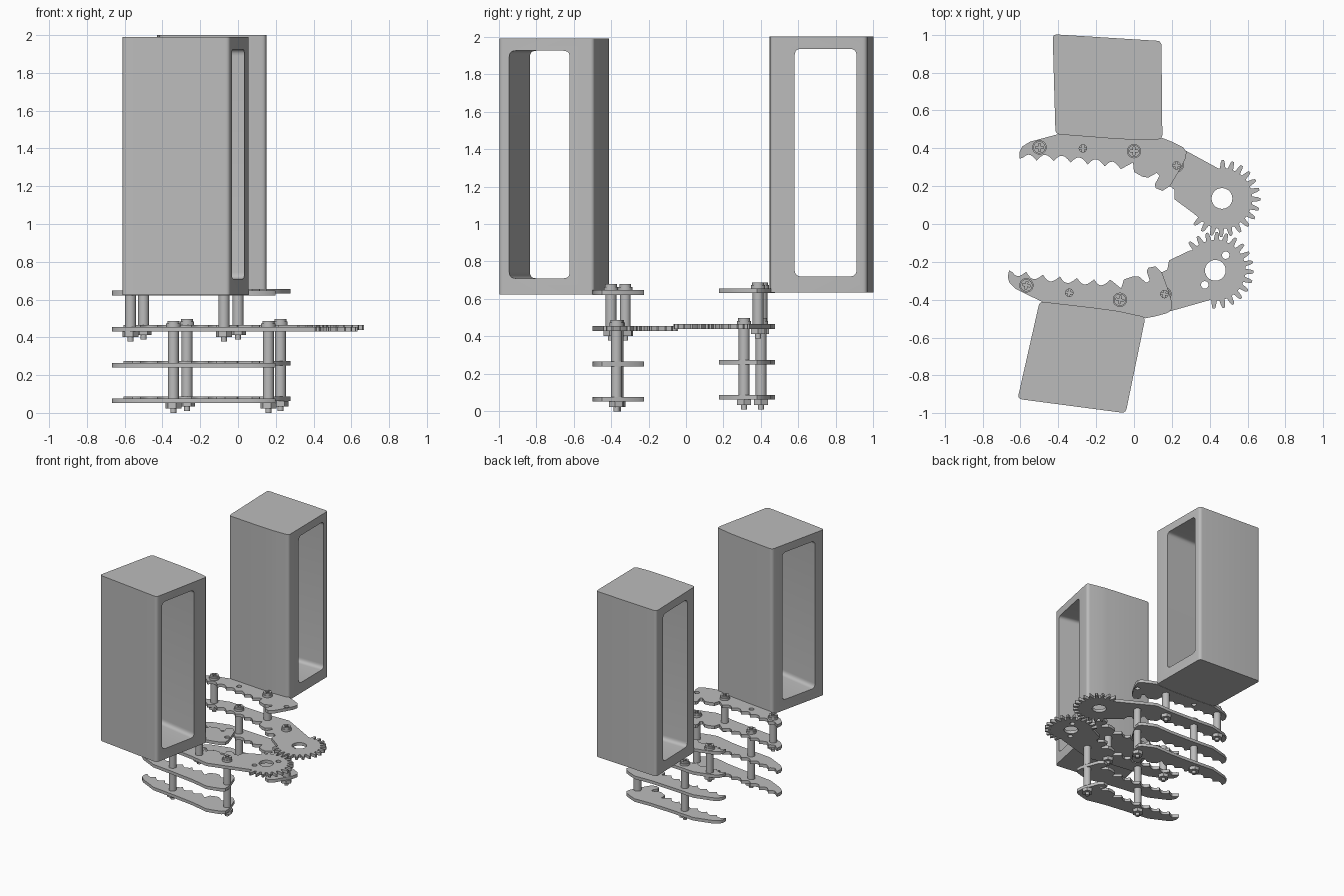
import bpy, bmesh, math
from math import sin, cos, pi, radians
from mathutils import Matrix, Vector

cube = bpy.data.objects.get("Cube")
if cube:
    bpy.data.objects.remove(cube, do_unlink=True)

grey = bpy.data.materials.new("plain grey")
grey.use_nodes = True
colour = (0.5, 0.5, 0.5, 1)
grey.diffuse_color = colour
grey.node_tree.nodes["Principled BSDF"].inputs["Base Color"].default_value = colour


def circle(x, y, r, n=20):
    return [(x + r * cos(2 * pi * i / n), y + r * sin(2 * pi * i / n)) for i in range(n)]


def cross(x, y, a, w):
    # Plus-shaped screwdriver recess
    quarter = [(a, -w), (a, w), (w, w)]
    pts = []
    for k in range(4):
        c, s = round(cos(k * pi / 2)), round(sin(k * pi / 2))
        pts += [(x + c * u - s * v, y + s * u + c * v) for u, v in quarter]
    return pts


def rounded(points, r, n=5):
    # Round every corner of a polygon
    out = []
    for i, p in enumerate(points):
        p = Vector(p)
        a = p + (Vector(points[i - 1]) - p).normalized() * r
        b = p + (Vector(points[(i + 1) % len(points)]) - p).normalized() * r
        for k in range(n + 1):
            t = k / n
            out.append(tuple(a * (1 - t) ** 2 + p * 2 * t * (1 - t) + b * t * t))
    return out


def mesh_from(obj):
    graph = bpy.context.evaluated_depsgraph_get()
    return bpy.data.meshes.new_from_object(obj.evaluated_get(graph))


def prism(name, loops, z0, z1, matrix=Matrix()):
    # Extrude an outline, with further loops as holes
    curve = bpy.data.curves.new(name, "CURVE")
    curve.dimensions = "2D"
    curve.fill_mode = "BOTH"
    curve.extrude = (z1 - z0) / 2
    for loop in loops:
        spline = curve.splines.new("POLY")
        spline.points.add(len(loop) - 1)
        for point, (x, y) in zip(spline.points, loop):
            point.co = (x, y, 0, 1)
        spline.use_cyclic_u = True
    temp = bpy.data.objects.new(name + " outline", curve)
    bpy.context.collection.objects.link(temp)
    mesh = mesh_from(temp)
    bpy.data.objects.remove(temp, do_unlink=True)
    mesh.transform(matrix @ Matrix.Translation((0, 0, (z0 + z1) / 2)))
    finish(mesh)
    obj = bpy.data.objects.new(name, mesh)
    bpy.context.collection.objects.link(obj)
    return obj


def finish(mesh):
    bm = bmesh.new()
    bm.from_mesh(mesh)
    bmesh.ops.remove_doubles(bm, verts=bm.verts, dist=0.0002)
    bmesh.ops.recalc_face_normals(bm, faces=bm.faces)
    for face in bm.faces:
        face.smooth = True
    bm.to_mesh(mesh)
    bm.free()
    mesh.set_sharp_from_angle(angle=radians(32))
    mesh.materials.clear()
    mesh.materials.append(grey)


# Shared arm layout
GEAR = (0.465, 0.135)
LONG = [(-0.27, 0.40), (0.225, 0.31)]
SHORT = [(-0.50, 0.405), (0.0, 0.385)]
LEVELS = [0.062, 0.25, 0.44, 0.632]
THICK = 0.025

OUTER = [(-0.605, 0.345), (-0.605, 0.38), (-0.59, 0.41), (-0.55, 0.435),
         (-0.4, 0.475), (-0.2, 0.46), (0, 0.45), (0.15, 0.455)]
ROUND_END = [(0.2, 0.435), (0.26, 0.405), (0.278, 0.38), (0.27, 0.34), (0.235, 0.275)]
HOOK = [(0.19, 0.2), (0.15, 0.175), (0.115, 0.19), (0.11, 0.21), (0.135, 0.255),
        (0.12, 0.27), (0.075, 0.245), (0.045, 0.25), (0.0, 0.275), (-0.005, 0.325)]
TIPS = [(-0.07, 0.29), (-0.155, 0.305), (-0.245, 0.315), (-0.335, 0.325),
        (-0.425, 0.333), (-0.515, 0.335), (-0.6, 0.335)]


def scallops():
    pts = []
    for (ax, ay), (bx, by) in zip(TIPS, TIPS[1:]):
        for k in range(6):
            t = k / 6
            pts.append((ax + (bx - ax) * t, ay + (by - ay) * t + 0.032 * sin(pi * t)))
    return pts


def gear_teeth(start, count=16, pitch=15):
    pts = []
    for i in range(count):
        for part, r in ((0.0, 0.16), (0.2, 0.16), (0.34, 0.19), (0.44, 0.203),
                        (0.66, 0.203), (0.76, 0.19), (0.9, 0.16)):
            a = radians(start - pitch * (i + part))
            pts.append((GEAR[0] + r * cos(a), GEAR[1] + r * sin(a)))
    return pts


def screw(name, x, y, plates):
    # Bolt, nut, recessed head and spacers between the given plates
    low, high = plates[0], plates[-1] + THICK
    parts = [prism(name + "_shaft", [circle(x, y, 0.016, 12)], low - 0.052, high),
             prism(name + "_nut", [circle(x, y, 0.043, 6)], low - 0.028, low),
             prism(name + "_head", [circle(x, y, 0.038)], high, high + 0.018),
             prism(name + "_head_top", [circle(x, y, 0.032), cross(x, y, 0.021, 0.005)],
                   high + 0.018, high + 0.032)]
    for a, b in zip(plates, plates[1:]):
        parts.append(prism(name + "_spacer", [circle(x, y, 0.029)], a + THICK, b))
    return parts


def build_arm(side, tooth_start, gear_holes):
    parts = []
    holes = [circle(x, y, 0.02, 14) for x, y in LONG]
    # Jaw plates, and the one that carries the gear
    jaw = OUTER + ROUND_END + HOOK + scallops()
    for i in (0, 1, 3):
        loops = [jaw] + (holes if i == 3 else [])
        parts.append(prism(f"{side}_jaw_plate", loops, LEVELS[i], LEVELS[i] + THICK))
    geared = (OUTER + gear_teeth(tooth_start) + [(0.31, 0.06), (0.215, 0.13), (0.215, 0.18)]
              + HOOK + scallops())
    bores = [circle(*GEAR, 0.055, 28)] + [circle(x, y, 0.02, 14) for x, y in gear_holes]
    parts.append(prism(f"{side}_gear_plate", [geared] + bores, LEVELS[2], LEVELS[2] + THICK))
    # Fasteners
    for x, y in LONG:
        parts += screw(f"{side}_long_screw", x, y, LEVELS[:3])
    for x, y in SHORT:
        parts += screw(f"{side}_short_screw", x, y, LEVELS[2:])
    # Handle block with a window right through it
    block = rounded([(-0.43, 1.003), (0.145, 0.967), (0.15, 0.448), (0.0, 0.445),
                     (-0.12, 0.452), (-0.415, 0.475)], 0.025)
    handle = prism(f"{side}_handle", [block], 0.634, 2.0)
    window = rounded([(0.58, 0.72), (0.91, 0.72), (0.91, 1.935), (0.58, 1.935)], 0.035)
    turn = Matrix(((0, 0, 1, 0), (1, 0, 0, 0), (0, 1, 0, 0), (0, 0, 0, 1)))
    cutter = prism(f"{side}_window_cutter", [window], -0.7, 0.5, turn)
    cutter.hide_render = True
    cut = handle.modifiers.new("window", "BOOLEAN")
    cut.operation = "DIFFERENCE"
    cut.solver = "EXACT"
    cut.object = cutter
    bpy.context.view_layer.update()
    mesh = mesh_from(handle)
    handle.modifiers.clear()
    handle.data = mesh
    finish(mesh)
    bpy.data.objects.remove(cutter, do_unlink=True)
    return parts + [handle]


build_arm("back", 97, [])

# Front arm: mirrored, then swung about its gear
swing = (Matrix.Translation((0.43, -0.245, -0.01)) @ Matrix.Rotation(radians(-11.1), 4, "Z")
         @ Matrix.Scale(-1, 4, (0, 1, 0)) @ Matrix.Translation((-GEAR[0], -GEAR[1], 0)))
for part in build_arm("front", 89.5, [(0.503, 0.046), (0.425, 0.221)]):
    part.data.transform(swing)
    part.data.flip_normals()
